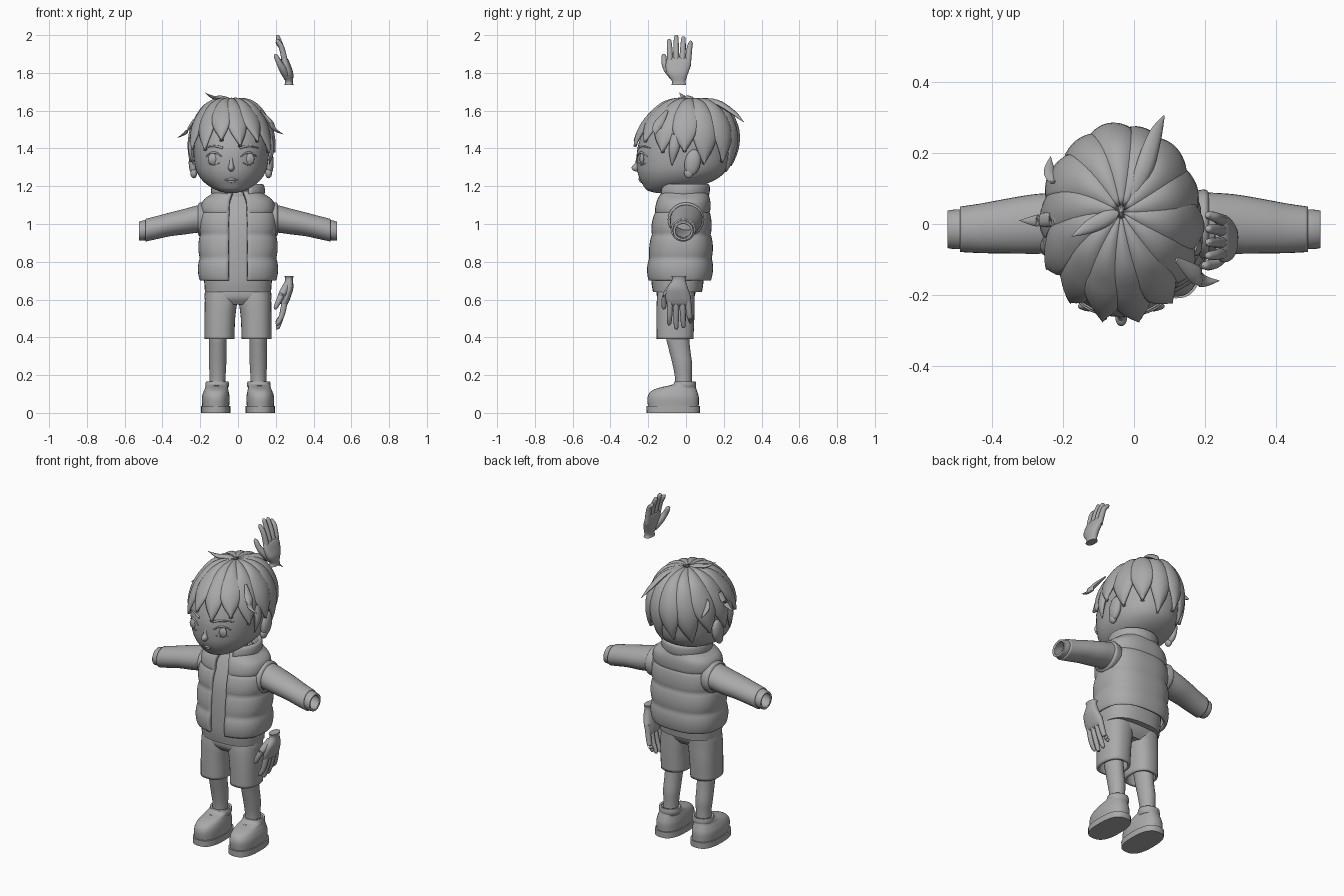
import bpy, bmesh
from math import sin, cos, pi, acos, copysign
from mathutils import Vector, Matrix

cube = bpy.data.objects.get("Cube")
if cube:
    bpy.data.objects.remove(cube, do_unlink=True)

clay = bpy.data.materials.new("plain_grey")
clay.use_nodes = True
GREY = (0.4, 0.4, 0.4, 1)
clay.diffuse_color = GREY
clay.node_tree.nodes["Principled BSDF"].inputs["Base Color"].default_value = GREY
made = []
HX = -0.036  # head centre line


def finish(name, bm, thick=0):
    bmesh.ops.remove_doubles(bm, verts=bm.verts, dist=1e-5)
    bmesh.ops.recalc_face_normals(bm, faces=bm.faces)
    me = bpy.data.meshes.new(name)
    bm.to_mesh(me)
    bm.free()
    me.materials.append(clay)
    ob = bpy.data.objects.new(name, me)
    bpy.context.collection.objects.link(ob)
    if thick:
        mod = ob.modifiers.new("thickness", "SOLIDIFY")
        mod.thickness, mod.offset = thick, -1
    made.append(ob)
    return ob


def grid(name, f, nu, nv, closed=True, caps=True, thick=0):
    """Surface from f(u, v), optionally a closed tube with capped ends."""
    bm = bmesh.new()
    cols = nu if closed else nu + 1
    rows = [[bm.verts.new(f(i / nu, j / nv)) for i in range(cols)] for j in range(nv + 1)]
    for a, b in zip(rows, rows[1:]):
        for i in range(nu):
            k = (i + 1) % cols
            bm.faces.new((a[i], a[k], b[k], b[i]))
    if closed and caps:
        bm.faces.new(rows[0])
        bm.faces.new(rows[-1])
    return finish(name, bm, thick)


def interp(pts, v):
    """Catmull-Rom through tuples, v from 0 to 1."""
    t = max(0, min(v, 1)) * (len(pts) - 1)
    i = min(int(t), len(pts) - 2)
    t -= i
    p = [pts[max(0, min(i + k, len(pts) - 1))] for k in (-1, 0, 1, 2)]
    return [b + t * (c - a) / 2 + t * t * (2 * a - 5 * b + 4 * c - d) / 2
            + t ** 3 * (3 * b - a - 3 * c + d) / 2 for a, b, c, d in zip(*p)]


def oval(ang, rx, ry, p):
    c, s = cos(ang), sin(ang)
    return rx * copysign(abs(c) ** (2 / p), c), ry * copysign(abs(s) ** (2 / p), s)


def loft(name, rings, n=32, p=2.0, steps=5, gap=0, side=1, along_x=False, swell=None, **kw):
    """Rings are (height, centre a, centre b, radius a, radius b)."""
    def f(u, v):
        h, a, b, ra, rb = interp(rings, v)
        k = swell(h) if swell else 1
        da, db = oval(-pi / 2 + gap + u * (2 * pi - 2 * gap), ra * k, rb * k, p)
        return (side * h, a + da, b + db) if along_x else (side * (a + da), b + db, h)
    return grid(name, f, n, steps * (len(rings) - 1), closed=gap == 0, **kw)


def tube(name, path, n=10, steps=5, flat=1.0):
    """Tapered tube through (x, y, z, radius) points."""
    def f(u, v):
        x, y, z, r = interp(path, v)
        d = Vector(interp(path, v + .02)[:3]) - Vector(interp(path, v - .02)[:3])
        a = d.cross(Vector((0.31, 0.12, 0.94)) if abs(d.normalized().z) < .8 else Vector((1, 0, 0))).normalized()
        b = d.normalized().cross(a)
        r = max(r, .0005)
        return Vector((x, y, z)) + a * r * cos(u * 2 * pi) + b * r * flat * sin(u * 2 * pi)
    return grid(name, f, n, steps * (len(path) - 1))


def ball(name, loc, size, turn=0):
    bm = bmesh.new()
    m = Matrix.Translation(loc) @ Matrix.Rotation(turn, 4, "X") @ Matrix.Diagonal((*size, 1))
    bmesh.ops.create_uvsphere(bm, u_segments=24, v_segments=14, radius=1, matrix=m)
    return finish(name, bm)


# Head
HEAD = [(1.163, HX, -.12, .02, .03), (1.178, HX, -.115, .075, .09), (1.21, HX, -.065, .13, .165),
        (1.25, HX, -.035, .168, .215), (1.30, HX, -.02, .19, .24), (1.38, HX, -.012, .2, .248),
        (1.46, HX, 0, .2, .24), (1.54, HX, .005, .18, .21), (1.60, HX, .01, .13, .15), (1.63, HX, .01, .03, .03)]
loft("head", HEAD, n=48, p=2.15)
loft("neck", [(1.05, -.015, -.01, .08, .08), (1.15, -.02, -.01, .075, .075), (1.25, -.03, -.01, .08, .08)])


def on_face(x, z, out=0):
    """Point on the front of the head at offset x and height z."""
    lo, hi = 0, 1
    for _ in range(25):
        mid = (lo + hi) / 2
        lo, hi = (mid, hi) if interp(HEAD, mid)[0] < z else (lo, mid)
    _, cx, cy, rx, ry = interp(HEAD, lo)
    return cx + x, cy - ry * (1 - min(1, abs(x) / rx) ** 2.15) ** (1 / 2.15) - out, z


# Facial features
ball("nose", (HX, -.262, 1.298), (.017, .026, .02))
tube("nose_bridge", [(*on_face(0, 1.36, -.008), .008), (*on_face(0, 1.32, -.002), .011), (HX, -.27, 1.3, .014)])
for label, z, w in (("upper_lip", 1.238, .036), ("lower_lip", 1.226, .026)):
    tube(label, [(*on_face(w * t, z - .005 * abs(t), -.001), .008 - .006 * abs(t)) for t in (-1, -.5, 0, .5, 1)])
for s, tag in ((1, "left"), (-1, "right")):
    ex = s * .0925
    ball(tag + "_eye", on_face(ex, 1.345, -.006), (.03, .012, .032))
    ball(tag + "_iris", on_face(ex, 1.345, -.003), (.02, .011, .024))
    tube(tag + "_upper_lid", [(*on_face(ex + .042 * t, 1.378 - .022 * t * t, 0), .006 - .003 * abs(t))
                              for t in (-1, -.5, 0, .5, 1)])
    tube(tag + "_lower_lid", [(*on_face(ex + .03 * t, 1.312 + .012 * t * t, -.002), .003) for t in (-1, 0, 1)])
    tube(tag + "_brow", [(*on_face(s * (.045 + .1 * t), 1.402 + .04 * t * (1 - t), 0), .007 - .004 * t)
                         for t in (0, .33, .66, 1)])
    ball(tag + "_ear", (HX + s * .2, .035, 1.325), (.025, .042, .07), -.2)
    ball(tag + "_ear_lobe", (HX + s * .198, .015, 1.27), (.018, .025, .028))

# Hair: overlapping tapered locks from the crown
LOCKS = 14
for i in range(LOCKS):
    mid = -pi / 2 + (i + .25) * 2 * pi / LOCKS
    front = -sin(mid)
    tip = 1.35 + (.075 if front > 0 else .065) * front + (.025 if i % 2 else -.01)
    end = acos((tip - 1.42) / .255)

    def lock(u, v, mid=mid, end=end, odd=i % 2):
        t, w = end * v, 2 * u - 1
        taper = 1 if v < .62 else max(.04, 1 - ((v - .62) / .38) ** 1.6)
        ang = mid + w * taper * 1.28 * pi / LOCKS + .22 * (v - .5)
        r = max(0, sin(t)) ** .82 * (1.01 + .02 * odd + .055 * (1 - w * w) * min(1, 3 * v))
        dip = .012 * (1 - w * w) * sin(pi * min(1, 2 * v))
        return (HX + .217 * r * cos(ang), .035 * cos(t) - .002 + .265 * r * sin(ang), 1.415 + .25 * cos(t) + dip)
    grid("hair_lock", lock, 10, 18, closed=False, thick=.015)

# Loose wisps
for path in ([(-.01, .06, 1.66, .01), (.03, .16, 1.645, .026), (.06, .25, 1.59, .02), (.085, .305, 1.54, .002)],
             [(-.03, .04, 1.655, .008), (-.08, .015, 1.668, .022), (-.13, -.01, 1.67, .018), (-.175, -.035, 1.695, .001)],
             [(-.14, .02, 1.62, .008), (-.22, .015, 1.56, .02), (-.27, .01, 1.49, .018), (-.322, .01, 1.455, .001)],
             [(.12, -.1, 1.6, .008), (.17, -.14, 1.54, .026), (.195, -.16, 1.5, .018), (.24, -.16, 1.475, .001)],
             [(-.2, .1, 1.57, .008), (-.235, .14, 1.5, .02), (-.235, .19, 1.46, .001)]):
    tube("hair_wisp", path, flat=.5)

# Sideburns in front of the ears
for s in (1, -1):
    tube("sideburn", [(HX + s * .2, -.05, 1.47, .03), (HX + s * .212, -.065, 1.39, .026),
                      (HX + s * .2, -.075, 1.31, .002)], flat=.6)

# Shirt, shorts top
loft("shirt", [(.64, 0, -.045, .175, .13), (.72, 0, -.045, .18, .14), (.88, 0, -.04, .18, .142),
               (1.0, 0, -.032, .175, .135), (1.1, 0, -.015, .16, .115), (1.16, 0, -.01, .09, .085)], p=2.5)
loft("shorts_waist", [(.575, 0, -.055, .165, .075), (.61, 0, -.055, .178, .098), (.66, 0, -.05, .172, .105)], p=2.6)
loft("shirt_collar", [(1.1, 0, -.012, .1, .1), (1.17, -.005, -.012, .09, .09)], thick=.012, caps=False)

# Quilted vest with an open front
SEAMS = (.70, .82, .945, 1.06, 1.19)


def quilt(z):
    for a, b in zip(SEAMS, SEAMS[1:]):
        if z <= b:
            return .965 + .055 * max(0, sin(pi * (z - a) / (b - a))) ** .6
    return .965


loft("quilted_vest", [(.70, 0, -.034, .207, .17), (.78, 0, -.032, .208, .172), (.88, 0, -.027, .206, .166),
                      (.98, 0, -.025, .204, .158), (1.06, 0, -.02, .2, .15), (1.12, 0, -.014, .184, .14),
                      (1.155, 0, -.01, .145, .128), (1.175, 0, -.008, .12, .118)],
     n=64, p=2.5, steps=8, gap=.17, swell=quilt, thick=.022)
loft("vest_collar", [(1.13, 0, -.01, .13, .122), (1.165, 0, -.01, .142, .135), (1.205, 0, -.006, .138, .13),
                     (1.208, 0, -.006, .118, .112), (1.15, 0, -.008, .105, .1)], gap=.42, thick=.008)

for s, tag in ((1, "left"), (-1, "right")):
    # Sleeve with a stepped cuff
    loft(tag + "_sleeve", [(.13, 0, 1.025, .09, .085), (.2, .003, 1.028, .086, .074), (.28, 0, 1.013, .084, .068),
                           (.36, -.006, .998, .077, .063), (.43, -.012, .981, .07, .061), (.49, -.015, .967, .064, .06)],
         side=s, along_x=True, caps=False, thick=.014)
    loft(tag + "_cuff", [(.46, -.015, .972, .055, .053), (.5, -.015, .966, .056, .053), (.525, -.015, .962, .053, .05)],
         side=s, along_x=True, caps=False, thick=.012)
    loft(tag + "_armhole", [(.165, 0, 1.022, .092, .088), (.2, 0, 1.024, .097, .09), (.212, 0, 1.024, .086, .078)],
         side=s, along_x=True, caps=False, thick=.01)
    # Short leg, bare leg
    loft(tag + "_short_leg", [(.39, .098, -.058, .079, .097), (.5, .096, -.056, .081, .1), (.59, .09, -.055, .086, .1),
                              (.64, .088, -.052, .085, .098)], p=2.4, side=s, caps=False, thick=.014)
    loft(tag + "_leg", [(.6, .1, -.05, .055, .065), (.42, .106, -.046, .048, .062), (.34, .107, -.035, .046, .057),
                        (.26, .108, -.02, .046, .052), (.19, .108, -.014, .042, .045), (.1, .11, -.01, .042, .044)], side=s)
    # Shoe
    loft(tag + "_sole", [(0, .118, -.0675, .077, .141), (.036, .118, -.0675, .077, .142)], p=2.6, steps=1, side=s)
    loft(tag + "_shoe", [(.03, .118, -.067, .071, .134), (.08, .118, -.068, .073, .136), (.112, .116, -.064, .067, .124),
                         (.132, .114, -.047, .06, .1), (.148, .112, -.014, .057, .064), (.16, .111, -.006, .056, .056)],
         p=2.4, side=s)
    loft(tag + "_shoe_collar", [(.125, .11, -.007, .055, .056), (.145, .11, -.006, .062, .06), (.167, .11, -.005, .06, .056)],
         side=s, caps=False, thick=.012)
    for k in range(3):
        y, z = -.062 - .03 * k, .15 - .01 * k
        tube(tag + "_lace", [(s * .114 + dx, y, z - 8 * dx * dx, .006) for dx in (-.042, -.02, 0, .02, .042)], n=8)


# Detached hands: one pointing up, one pointing down, both curling inward
def hand(tag, base, scale):
    def lift(h):
        return base + scale * h
    rings = [(0, .27, -.038, .024, .04), (.02, .27, -.038, .021, .036), (.06, .266, -.045, .027, .055),
             (.1, .256, -.042, .025, .066), (.135, .246, -.038, .02, .065), (.15, .24, -.036, .01, .055)]
    loft(tag + "_palm", [(lift(r[0]), *r[1:]) for r in rings], n=24, p=2.3)
    for y, spread, top in ((-.083, -.006, .245), (-.052, 0, .265), (-.02, .006, .258), (.008, .016, .235)):
        path = ((.252, y, .1, .017), (.243, y + spread * .3, .15, .0165), (.23, y + spread * .7, .2, .0145),
                (.212, y + spread, top - .014, .012), (.206, y + spread, top - .003, .007), (.205, y + spread, top, .001))
        tube(tag + "_finger", [(x, q, lift(h), r) for x, q, h, r in path])
    path = ((.262, -.065, .04, .02), (.24, -.095, .08, .021), (.22, -.113, .115, .016),
            (.2, -.117, .155, .012), (.195, -.117, .166, .001))
    tube(tag + "_thumb", [(x, q, lift(h), r) for x, q, h, r in path])


hand("raised_hand", 1.735, 1)
hand("lowered_hand", .725, -1.07)

# Smooth shading with sharp edges kept
bpy.ops.object.select_all(action="DESELECT")
for ob in made:
    ob.select_set(True)
bpy.context.view_layer.objects.active = made[0]
bpy.ops.object.shade_smooth_by_angle(angle=.7)
